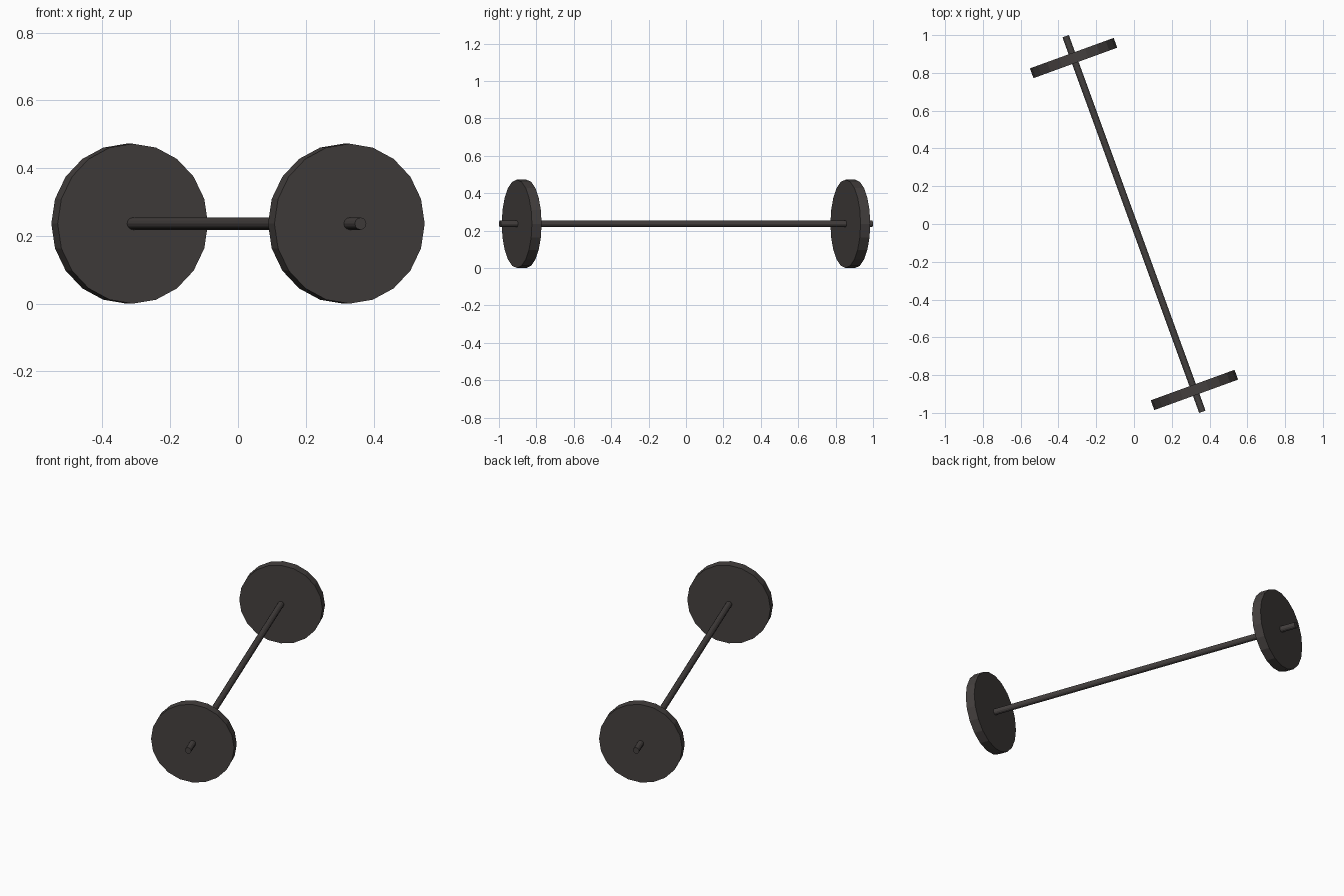
import bpy
from math import radians
from mathutils import Matrix

cube = bpy.data.objects.get("Cube")
if cube:
    bpy.data.objects.remove(cube, do_unlink=True)

RADIUS = 0.236
# Local z runs along the bar, local y points up; the bar is turned 20 degrees
FRAME = (Matrix.Translation((0, 0, RADIUS)) @ Matrix.Rotation(radians(20), 4, 'Z')
         @ Matrix.Rotation(radians(90), 4, 'X'))

iron = bpy.data.materials.new("dark iron")
iron.use_nodes = True
color = (0.058, 0.051, 0.049, 1)
iron.diffuse_color = color
iron.node_tree.nodes["Principled BSDF"].inputs["Base Color"].default_value = color


def cylinder(name, sides, radius, length, offset=0, spin=0):
    """Flat-sided cylinder centred at an offset along the bar."""
    bpy.ops.mesh.primitive_cylinder_add(vertices=sides, radius=radius, depth=length)
    ob = bpy.context.object
    ob.name = name
    ob.matrix_world = (FRAME @ Matrix.Translation((0, 0, offset))
                       @ Matrix.Rotation(radians(spin), 4, 'Z'))
    ob.data.materials.append(iron)
    return ob


# Long thin bar through both plates
cylinder("bar", 12, 0.018, 2.116)

# One weight plate near each end
for name, side in (("front_plate", 1), ("back_plate", -1)):
    cylinder(name, 20, RADIUS, 0.055, side * 0.935)
